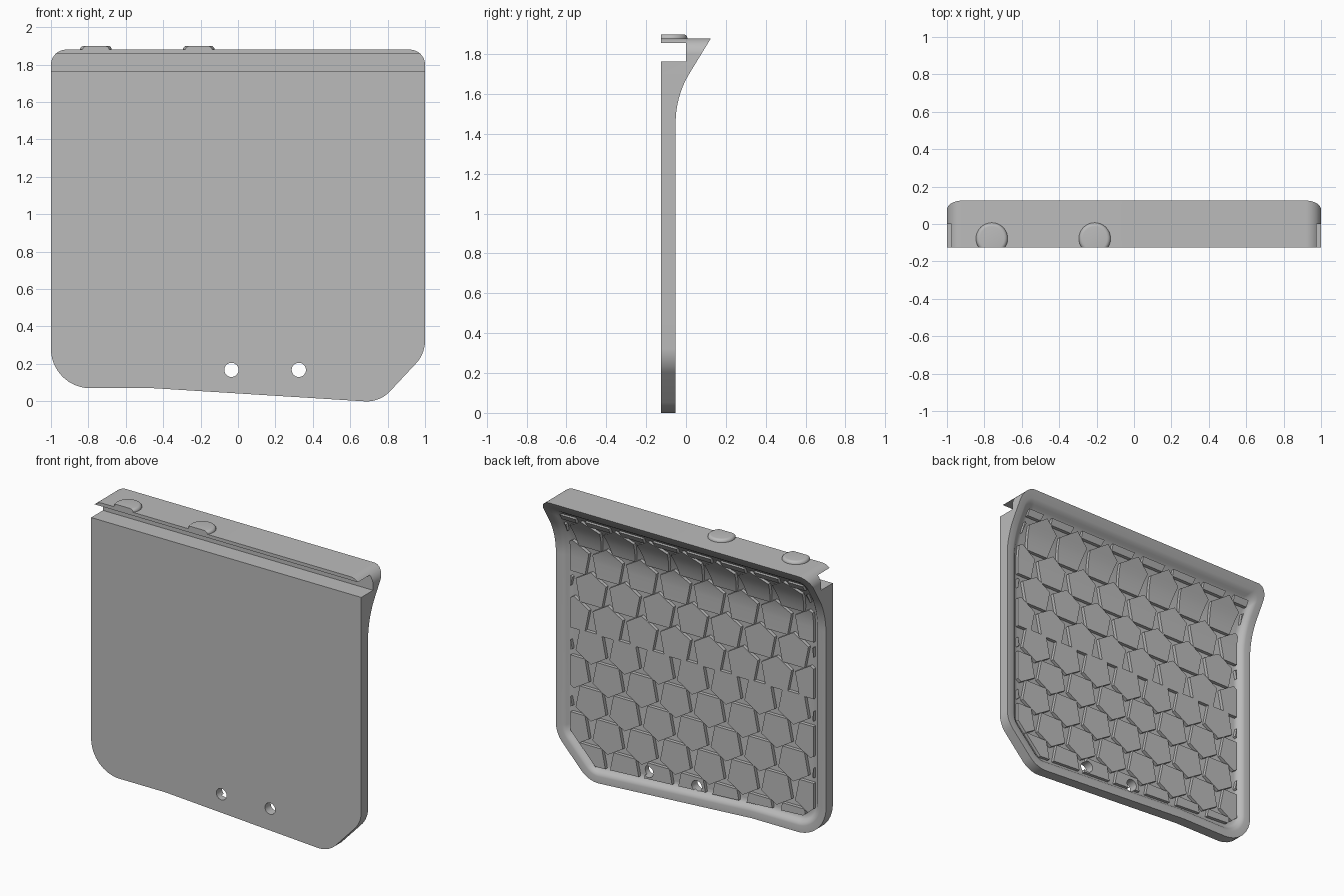
import bpy, bmesh, math
from mathutils import Vector, Matrix

if "Cube" in bpy.data.objects:
    bpy.data.objects.remove(bpy.data.objects["Cube"])

GREY = bpy.data.materials.new("plain_grey")
GREY.use_nodes = True
GREY.diffuse_color = (0.5, 0.5, 0.5, 1)
GREY.node_tree.nodes["Principled BSDF"].inputs["Base Color"].default_value = (0.5, 0.5, 0.5, 1)

FRONT, TOP = -0.125, 1.88
# Outline corners (x, z, radius), counter-clockwise
CORNERS = [(1, TOP, .08), (-1, TOP, .08), (-1, .07, .21),
           (-.45, .07, .3), (.758, -.005, .17), (1, .254, .18)]
# Convex limit for the tile field
FIELD = [(1, TOP), (-1, TOP), (-1, .2), (-.86, .085), (.758, -.005), (1, .254)]
BENDS = [1.46 + .03 * i for i in range(9)]


def back(z):
    """Depth of the rear surface: flat, then curving out into a straight flare."""
    if z < 1.46:
        return -.052
    if z < 1.68:
        return -.052 + 1.136 * (z - 1.46) ** 2
    return .125 - .61 * (TOP - z)


def inset(points, d):
    pts = [Vector(p[:2]) for p in points]
    out = []
    for i, p in enumerate(pts):
        e1 = (p - pts[i - 1]).normalized()
        e2 = (pts[(i + 1) % len(pts)] - p).normalized()
        n1, n2 = Vector((-e1.y, e1.x)), Vector((-e2.y, e2.x))
        out.append(p + (n1 + n2) * d / (1 + n1.dot(n2)))
    return out


def rounded(d, steps=10):
    """Rounded outline, moved inward by d."""
    pts, out = inset(CORNERS, d), []
    for i, p in enumerate(pts):
        u = (pts[i - 1] - p).normalized()
        v = (pts[(i + 1) % len(pts)] - p).normalized()
        r = max(CORNERS[i][2] - d, .05)
        half = u.angle(v) / 2
        c = p + (u + v).normalized() * r / math.sin(half)
        t = r / math.tan(half)
        a, b = p + u * t - c, p + v * t - c
        for k in range(steps + 1):
            q = a.lerp(b, k / steps).normalized() * r
            out.append(c + q)
    return out


def slice_and_bend(bm):
    for z in BENDS:
        bmesh.ops.bisect_plane(bm, geom=bm.verts[:] + bm.edges[:] + bm.faces[:],
                               dist=1e-5, plane_co=(0, 0, z), plane_no=(0, 0, 1))
    for v in bm.verts:
        v.co.y += back(v.co.z)


def finish(bm, name):
    bmesh.ops.recalc_face_normals(bm, faces=bm.faces[:])
    mesh = bpy.data.meshes.new(name)
    bm.to_mesh(mesh)
    bm.free()
    mesh.materials.append(GREY)
    ob = bpy.data.objects.new(name, mesh)
    bpy.context.collection.objects.link(ob)
    return ob


def activate(ob):
    bpy.ops.object.select_all(action='DESELECT')
    ob.select_set(True)
    bpy.context.view_layer.objects.active = ob


def cut(ob, cutter):
    activate(ob)
    mod = ob.modifiers.new("cut", 'BOOLEAN')
    mod.operation, mod.solver, mod.object = 'DIFFERENCE', 'EXACT', cutter
    bpy.ops.object.modifier_apply(modifier=mod.name)


# Panel: rear rim and dished floor from inset rings, then sides and front
bm = bmesh.new()
rings = []
for d, depth in [(0, 0), (.045, 0), (.058, .004), (.07, .013), (.08, .024), (.092, .032), (.11, .035)]:
    rings.append([bm.verts.new((p.x, -depth, p.y)) for p in rounded(d)])
for a, b in zip(rings, rings[1:]):
    for i in range(len(a)):
        j = (i + 1) % len(a)
        bm.faces.new((a[i], a[j], b[j], b[i]))
bm.faces.new(rings[-1])
slice_and_bend(bm)
rim = [e for e in bm.edges if e.is_boundary]
new = bmesh.ops.extrude_edge_only(bm, edges=rim)["geom"]
for v in new:
    if isinstance(v, bmesh.types.BMVert):
        v.co.y = FRONT
bmesh.ops.edgeloop_fill(bm, edges=[e for e in new if isinstance(e, bmesh.types.BMEdge) and e.is_boundary])
panel = finish(bm, "panel")

# Raised tiles: staggered five-sided blocks, pointing up above the middle and down below
bm = bmesh.new()
HOUSE = [(0, .118), (-.112, .05), (-.082, -.098), (.082, -.098), (.112, .05)]
for row in range(10):
    flip = 1 if row > 4 else -1
    for col in range(-4, 5):
        x, z = .25 * col + .125 * (row % 2), .13 + .19 * row
        bm.faces.new([bm.verts.new((x + px, -.045, z + pz * flip)) for px, pz in HOUSE])
limit = inset(FIELD, .1)
for i, p in enumerate(limit):
    e = p - limit[i - 1]
    bmesh.ops.bisect_plane(bm, geom=bm.verts[:] + bm.edges[:] + bm.faces[:], clear_outer=True,
                           plane_co=(p.x, 0, p.y), plane_no=(e.y, 0, -e.x))
for f in bm.faces[:]:
    base = f.verts[:]
    top = [bm.verts.new(v.co + Vector((0, .033, 0))) for v in base]
    bm.faces.new(top)
    for i in range(len(base)):
        bm.faces.new((base[i - 1], base[i], top[i], top[i - 1]))
slice_and_bend(bm)
tiles = finish(bm, "rear_tiles")

# Slot along the front near the top
bm = bmesh.new()
bmesh.ops.create_cube(bm, size=1, matrix=Matrix.Translation((0, -.15, 1.81)) @ Matrix.Diagonal((2.4, .3, .095, 1)))
slot = finish(bm, "slot_cutter")
cut(panel, slot)

# Two through holes
bm = bmesh.new()
for x in (-.035, .325):
    bmesh.ops.create_cone(bm, cap_ends=True, segments=32, radius1=.038, radius2=.038, depth=.6,
                          matrix=Matrix.Translation((x, 0, .168)) @ Matrix.Rotation(math.pi / 2, 4, 'X'))
holes = finish(bm, "hole_cutter")
cut(panel, holes)
cut(tiles, holes)
for helper in (slot, holes):
    bpy.data.objects.remove(helper)

# Rounded buttons on the top edge, trimmed flush with the front
buttons = []
for name, x in (("right_button", -.76), ("middle_button", -.21)):
    bm = bmesh.new()
    bmesh.ops.create_cone(bm, cap_ends=True, segments=40, radius1=.085, radius2=.085, depth=.04,
                          matrix=Matrix.Translation((x, -.078, 1.88)))
    edges = [e for e in bm.edges if all(v.co.z > 1.89 for v in e.verts)]
    bmesh.ops.bevel(bm, geom=edges, offset=.02, segments=5, profile=.5, affect='EDGES')
    geom = bm.verts[:] + bm.edges[:] + bm.faces[:]
    bmesh.ops.bisect_plane(bm, geom=geom, clear_inner=True, plane_co=(0, FRONT, 0), plane_no=(0, 1, 0))
    bmesh.ops.holes_fill(bm, edges=[e for e in bm.edges if e.is_boundary])
    buttons.append(finish(bm, name))

for ob in [panel, tiles] + buttons:
    activate(ob)
    bpy.ops.object.shade_smooth_by_angle(angle=math.radians(30))
